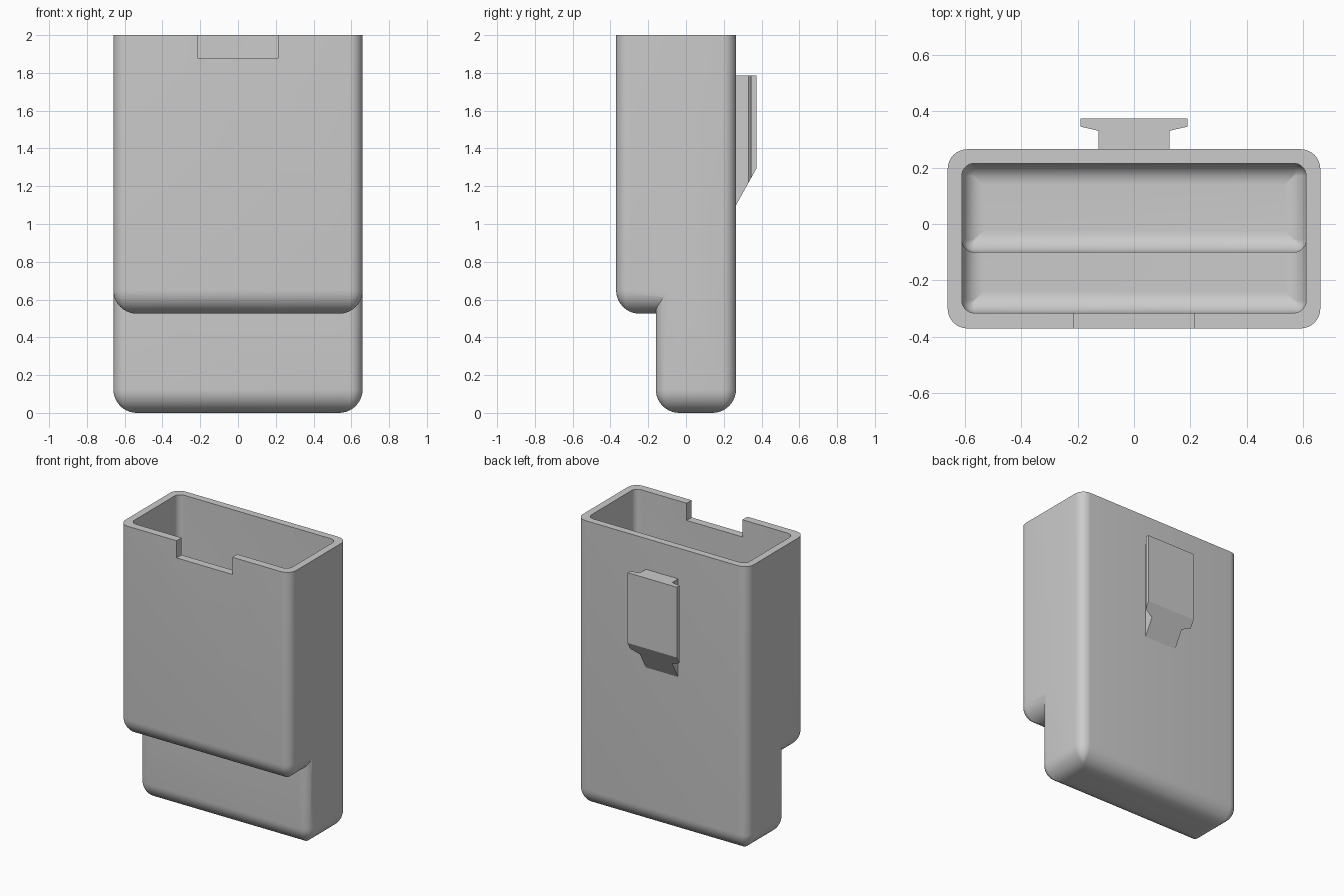
import bpy, bmesh, math

cube = bpy.data.objects.get("Cube")
if cube:
    bpy.data.objects.remove(cube, do_unlink=True)

grey = bpy.data.materials.new("plain_grey")
grey.use_nodes = True
colour = (0.6, 0.6, 0.6, 1)
grey.diffuse_color = colour
grey.node_tree.nodes["Principled BSDF"].inputs["Base Color"].default_value = colour


def add_object(name, bm):
    bmesh.ops.recalc_face_normals(bm, faces=bm.faces)
    mesh = bpy.data.meshes.new(name)
    bm.to_mesh(mesh)
    bm.free()
    mesh.materials.append(grey)
    obj = bpy.data.objects.new(name, mesh)
    bpy.context.collection.objects.link(obj)
    return obj


def ring(half_x, y0, y1, radius, steps=8):
    """Points of a rounded rectangle, anticlockwise."""
    points = []
    corners = ((half_x, y1), (-half_x, y1), (-half_x, y0), (half_x, y0))
    inward = ((-1, -1), (1, -1), (1, 1), (-1, 1))
    for k, ((x, y), (sx, sy)) in enumerate(zip(corners, inward)):
        for i in range(steps + 1):
            a = math.pi / 2 * (k + i / steps)
            points.append((x + radius * (sx + math.cos(a)), y + radius * (sy + math.sin(a))))
    return points


def rounded_tub(name, half_x, y0, y1, z0, z1, corner, bottom, steps=10):
    """Upright rounded box whose bottom edges curl under with mitred corners."""
    bm = bmesh.new()
    levels = []
    for i in range(steps + 1):
        a = math.pi / 2 * i / steps
        levels.append((bottom * (1 - math.sin(a)), z0 + bottom * (1 - math.cos(a))))
    levels.append((0, z1))
    rings = []
    for inset, z in levels:
        outline = ring(half_x - inset, y0 + inset, y1 - inset, max(corner - inset, 0.002))
        rings.append([bm.verts.new((x, y, z)) for x, y in outline])
    for low, high in zip(rings, rings[1:]):
        for i in range(len(low)):
            j = (i + 1) % len(low)
            bm.faces.new((low[i], low[j], high[j], high[i]))
    bm.faces.new(rings[0])
    bm.faces.new(rings[-1])
    return add_object(name, bm)


def box(name, x0, x1, y0, y1, z0, z1):
    bm = bmesh.new()
    bmesh.ops.create_cube(bm, size=1)
    for v in bm.verts:
        v.co = (x1 if v.co.x > 0 else x0, y1 if v.co.y > 0 else y0, z1 if v.co.z > 0 else z0)
    return add_object(name, bm)


def combine(target, other, operation):
    mod = target.modifiers.new(operation.lower(), 'BOOLEAN')
    mod.operation = operation
    mod.solver = 'EXACT'
    mod.object = other
    bpy.context.view_layer.objects.active = target
    bpy.ops.object.modifier_apply(modifier=mod.name)
    bpy.data.objects.remove(other, do_unlink=True)


# Stepped outer shell
holder = rounded_tub("holder_body", 0.66, -0.16, 0.265, 0, 2, 0.07, 0.125)
combine(holder, rounded_tub("upper_shell", 0.66, -0.37, 0.1, 0.525, 2, 0.07, 0.125), 'UNION')

# Stepped cavity, open at the top
cavity = rounded_tub("cavity", 0.61, -0.1, 0.215, 0.055, 2.1, 0.045, 0.075)
combine(cavity, rounded_tub("upper_cavity", 0.61, -0.315, 0.1, 0.58, 2.1, 0.045, 0.075), 'UNION')
combine(holder, cavity, 'DIFFERENCE')

# Thumb notch in the front rim
combine(holder, box("notch", -0.215, 0.215, -0.5, -0.2, 1.88, 2.2), 'DIFFERENCE')

# Flanged clip on the back, its lower end sloping in to the wall
half = [(0.125, 0.262), (0.125, 0.33), (0.19, 0.345), (0.19, 0.373)]
outline = half + [(-x, y) for x, y in reversed(half)]
bm = bmesh.new()
top = [bm.verts.new((x, y, 1.785)) for x, y in outline]
low = [bm.verts.new((x, y, 1.1 + (y - 0.265) * 1.8)) for x, y in outline]
bm.faces.new(top)
bm.faces.new(low)
for i in range(len(top)):
    j = (i + 1) % len(top)
    bm.faces.new((low[i], low[j], top[j], top[i]))
clip = add_object("back_clip", bm)

# Smooth the curved shell, keep the hard edges
bpy.ops.object.select_all(action='DESELECT')
holder.select_set(True)
bpy.context.view_layer.objects.active = holder
bpy.ops.object.shade_smooth_by_angle(angle=math.radians(30))
